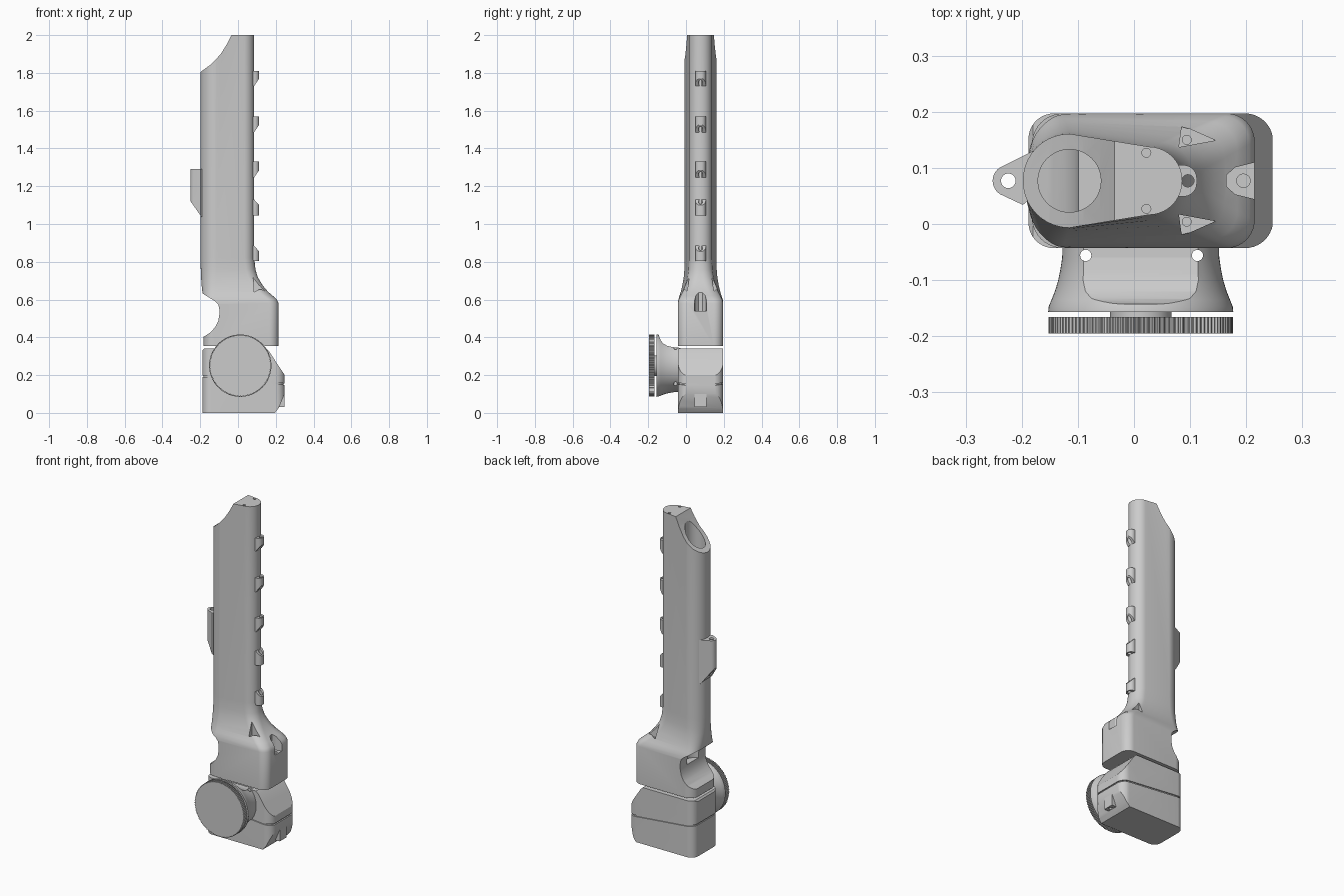
import bpy, bmesh
from math import sin, cos, pi, radians

if "Cube" in bpy.data.objects:
    bpy.data.objects.remove(bpy.data.objects["Cube"])

CY = 0.077          # centre line of tube and body in y


def finish(name, bm, smooth=True):
    bmesh.ops.recalc_face_normals(bm, faces=bm.faces)
    me = bpy.data.meshes.new(name)
    bm.to_mesh(me)
    bm.free()
    ob = bpy.data.objects.new(name, me)
    bpy.context.collection.objects.link(ob)
    if smooth:
        shade(ob)
    return ob


def shade(ob):
    bpy.ops.object.select_all(action='DESELECT')
    bpy.context.view_layer.objects.active = ob
    ob.select_set(True)
    bpy.ops.object.shade_smooth_by_angle(angle=radians(28))


def loft(name, rings):
    bm = bmesh.new()
    vs = [[bm.verts.new(p) for p in r] for r in rings]
    n = len(vs[0])
    for a, b in zip(vs, vs[1:]):
        for i in range(n):
            j = (i + 1) % n
            bm.faces.new((a[i], a[j], b[j], b[i]))
    bm.faces.new(vs[0])
    bm.faces.new(vs[-1])
    return finish(name, bm)


def prism(name, pts, axis, lo, hi):
    """Extrude a 2D outline along an axis."""
    place = {'x': lambda a, b, h: (h, a, b),
             'y': lambda a, b, h: (a, h, b),
             'z': lambda a, b, h: (a, b, h)}[axis]
    return loft(name, [[place(a, b, h) for a, b in pts] for h in (lo, hi)])


def circle(cx, cy, r, n=32):
    return [(cx + r * cos(2 * pi * i / n), cy + r * sin(2 * pi * i / n)) for i in range(n)]


def rounded(corners, k=10):
    """Outline from four corner circles, quadrant by quadrant."""
    return [(cx + r * cos(pi / 2 * (q + i / k)), cy + r * sin(pi / 2 * (q + i / k)))
            for q, (cx, cy, r) in enumerate(corners) for i in range(k + 1)]


def rect(x0, x1, y0, y1, rl, rr):
    return rounded([(x1 - rr, y1 - rr, rr), (x0 + rl, y1 - rl, rl),
                    (x0 + rl, y0 + rl, rl), (x1 - rr, y0 + rr, rr)])


def boolean(ob, cutter, op='DIFFERENCE'):
    cutter.hide_render = True
    m = ob.modifiers.new("cut", 'BOOLEAN')
    m.operation, m.object, m.solver = op, cutter, 'EXACT'
    dg = bpy.context.evaluated_depsgraph_get()
    dg.update()
    me = bpy.data.meshes.new_from_object(ob.evaluated_get(dg))
    ob.modifiers.clear()
    ob.data = me
    bpy.data.objects.remove(cutter)


# Upper housing: teardrop tube blending into the rounded body block
tube = [(x, y) for x, y in rounded([(0.026, CY, 0.06), (-0.115, CY, 0.083),
                                    (-0.115, CY, 0.083), (0.026, CY, 0.06)])]
# collapse duplicates at the tips by spreading the quadrants slightly
e = 0.0008
tube = [(x, y + (e if i < 22 else -e)) for i, (x, y) in enumerate(tube)]
tube = [(x, y) for x, y in tube]
block = rect(-0.182, 0.215, -0.043, 0.197, 0.055, 0.05)
levels = [(2.0, 0), (0.82, 0), (0.76, .05), (0.72, .14), (0.68, .32), (0.66, .44),
          (0.64, .58), (0.62, .76), (0.60, .93), (0.58, 1), (0.355, 1)]
upper = []
for z, t in levels:
    ring = []
    for i, (a, b) in enumerate(zip(tube, block)):
        ring.append((a[0] + (b[0] - a[0]) * t, a[1] + (b[1] - a[1]) * t, z))
    upper.append(ring)
housing = loft("upper_housing", upper)

# Scooped muzzle, side notch and the bore joining them
boolean(housing, prism("scoop", [(-0.3, 1.80), (-0.198, 1.805), (-0.15, 1.84), (-0.12, 1.868),
                                 (-0.09, 1.902), (-0.06, 1.95), (-0.034, 2.002), (-0.034, 2.1),
                                 (-0.3, 2.1)], 'y', -0.3, 0.4))
boolean(housing, prism("notch", [(-0.3, 0.70), (-0.205, 0.643), (-0.12, 0.59), (-0.105, 0.575),
                                 (-0.099, 0.55), (-0.099, 0.52), (-0.105, 0.485), (-0.12, 0.455),
                                 (-0.145, 0.427), (-0.178, 0.405), (-0.3, 0.4)], 'y', -0.3, 0.4))
boolean(housing, prism("bore", circle(-0.115, CY, 0.056, 48), 'z', 0.52, 2.1))

# Screw pockets on the shoulder and front edge, with holes in their floors
boolean(housing, prism("pocket", [(0.165, 0.067), (0.18, 0.053), (0.24, 0.038), (0.24, 0.116),
                                  (0.18, 0.101), (0.165, 0.087)], 'z', 0.54, 0.75))
boolean(housing, prism("hole", circle(0.195, CY, 0.012, 20), 'z', 0.42, 0.6))
for s in (-1, 1):
    pts = [(0.08, 0.06), (0.085, 0.096), (0.1, 0.092), (0.145, 0.072)]
    boolean(housing, prism("pocket", [(x, CY + s * y) for x, y in pts], 'z', 0.635, 0.74))
    boolean(housing, prism("hole", circle(0.094, CY + s * 0.073, 0.008, 16), 'z', 0.55, 0.7))
    boolean(housing, prism("hole", circle(0.022, CY + s * 0.05, 0.008, 16), 'z', 1.95, 2.1))
shade(housing)

# Row of cable hooks along the tube: (bottom, top, chamfer at bottom?)
for i, (z0, z1, low) in enumerate([(1.73, 1.81, 1), (1.485, 1.57, 1), (1.245, 1.33, 1),
                                   (1.045, 1.13, 0), (0.805, 0.885, 0)]):
    if low:
        pts = [(0.07, z1), (0.112, z1), (0.112, z0 + 0.04), (0.085, z0), (0.07, z0)]
    else:
        pts = [(0.07, z0), (0.112, z0), (0.112, z1 - 0.03), (0.085, z1), (0.07, z1)]
    hook = prism(f"hook_{i + 1}", pts, 'y', CY - 0.028, CY + 0.028)
    boolean(hook, prism("trim", rect(0.0, 0.112, CY - 0.028, CY + 0.028, 0.01, 0.024),
                        'z', z0 - 0.1, z1 + 0.1), 'INTERSECT')
    boolean(hook, prism("hole", circle(0.096, CY, 0.011, 20), 'z', z0 - 0.1, z1 + 0.1))
    shade(hook)

# Eyelet on the opposite side of the tube
tip = [(-0.224 + 0.028 * cos(radians(a)), CY + 0.028 * sin(radians(a))) for a in range(120, 241, 12)]
lug = prism("side_eyelet", tip + [(-0.198, 0.034), (-0.185, 0.045), (-0.17, 0.10), (-0.125, 0.157)],
            'z', 1.0, 1.29)
boolean(lug, prism("slope", [(-0.27, 0.9), (-0.27, 1.147), (-0.251, 1.12), (-0.195, 1.04),
                             (-0.1, 0.93)], 'y', -0.3, 0.4))
boolean(lug, prism("hole", circle(-0.224, CY, 0.013, 24), 'z', 0.9, 1.4))
shade(lug)

# Lower housing: side profile limited by a rounded plan, split by a seam
base = prism("lower_housing", [(-0.188, 0.0), (0.195, 0.0), (0.215, 0.025), (0.247, 0.1),
                               (0.247, 0.2), (0.165, 0.325), (0.15, 0.34), (-0.18, 0.34),
                               (-0.188, 0.33)], 'y', -0.043, 0.197)
boolean(base, prism("plan", rect(-0.188, 0.248, -0.043, 0.197, 0.045, 0.05), 'z', -0.1, 0.5),
        'INTERSECT')
boolean(base, prism("seam", [(-0.3, 0.2), (0.3, 0.143), (0.3, 0.151), (-0.3, 0.208)],
                    'y', -0.3, 0.4))
shade(base)
prism("lower_core", rect(-0.182, 0.24, -0.037, 0.191, 0.042, 0.046), 'z', 0.13, 0.208)

# Screw boss low on the right end
boss = prism("lower_boss", [(0.19, 0.03), (0.247, 0.03), (0.247, 0.10), (0.2, 0.12)],
             'y', CY - 0.032, CY + 0.032)
boolean(boss, prism("hole", circle(0.228, CY, 0.011, 20), 'z', -0.1, 0.07))
shade(boss)

# Flared neck on the front
DX, DZ = 0.012, 0.25
flare = [(-0.157, 0.165), (-0.147, 0.164), (-0.135, 0.159), (-0.12, 0.153), (-0.1, 0.147),
         (-0.08, 0.143), (-0.06, 0.14), (-0.03, 0.139)]
neck = loft("flared_neck", [[(x, y, z) for x, z in circle(DX, DZ, r, 72)] for y, r in flare])
boolean(neck, prism("top_cut", [(0.0, 0.343), (-0.06, 0.346), (-0.1, 0.355), (-0.12, 0.367),
                                (-0.133, 0.382), (-0.142, 0.405), (-0.146, 0.45), (0.0, 0.45)],
                    'x', -0.3, 0.3))
for x in (-0.086, 0.113):
    boolean(neck, prism("hole", circle(x, -0.056, 0.01, 20), 'z', 0.0, 0.5))
shade(neck)

# Short hub and knurled dial
prism("dial_hub", circle(DX, DZ, 0.055, 40), 'y', -0.17, -0.15)
N = 110
knurl = []
for i in range(N * 4):
    r = 0.164 if i % 4 < 2 else 0.160
    knurl.append((DX + r * cos(2 * pi * i / (4 * N)), DZ + r * sin(2 * pi * i / (4 * N))))
prism("knurled_dial", knurl, 'y', -0.195, -0.166)
